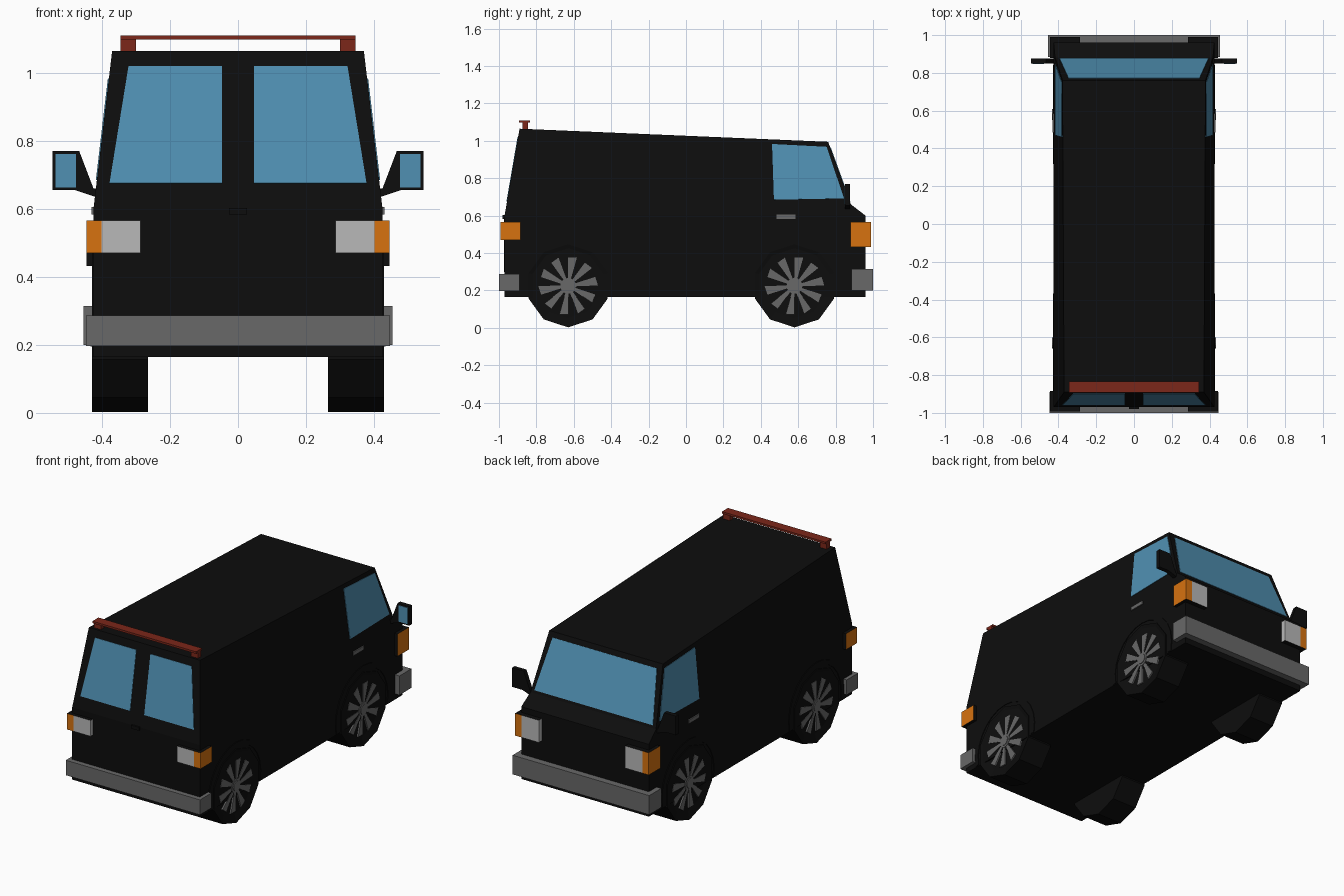
import bpy, bmesh
from math import sin, cos, pi, radians
from mathutils import Vector

if "Cube" in bpy.data.objects:
    bpy.data.objects.remove(bpy.data.objects["Cube"])


def material(name, r, g, b):
    m = bpy.data.materials.new(name)
    m.diffuse_color = (r, g, b, 1)
    m.use_nodes = True
    m.node_tree.nodes["Principled BSDF"].inputs["Base Color"].default_value = m.diffuse_color
    return m


BLACK = material("black_paint", .004, .004, .004)
GLASS = material("blue_glass", .08, .28, .45)
ORANGE = material("orange_lens", .68, .17, .005)
RED = material("red_bar", .2, .02, .01)
STEEL = material("dark_grey", .14, .14, .14)
LENS = material("light_grey", .48, .48, .48)


def finish(name, bm, *mats):
    bmesh.ops.recalc_face_normals(bm, faces=bm.faces)
    me = bpy.data.meshes.new(name)
    bm.to_mesh(me)
    bm.free()
    for m in mats:
        me.materials.append(m)
    ob = bpy.data.objects.new(name, me)
    bpy.context.collection.objects.link(ob)
    return ob


def add_prism(bm, pts, offset):
    """Solid between a polygon and its copy moved by offset."""
    a = [bm.verts.new(p) for p in pts]
    b = [bm.verts.new(Vector(p) + Vector(offset)) for p in pts]
    bm.faces.new(a)
    bm.faces.new(b[::-1])
    for i in range(len(a)):
        j = (i + 1) % len(a)
        bm.faces.new((a[i], b[i], b[j], a[j]))


def prism(name, pts, offset, mat):
    bm = bmesh.new()
    add_prism(bm, pts, offset)
    return finish(name, bm, mat)


def box(name, x, y, z, mat):
    pts = [(x[0], y[0], z[0]), (x[1], y[0], z[0]), (x[1], y[1], z[0]), (x[0], y[1], z[0])]
    return prism(name, pts, (0, 0, z[1] - z[0]), mat)


def pane(name, pts):
    """Thin glass sheet lying on a body face."""
    p = [Vector(q) for q in pts]
    n = (p[1] - p[0]).cross(p[2] - p[0]).normalized()
    if n.dot(p[0] - Vector((0, 0, .6))) < 0:
        n = -n
    return prism(name, [q - n * .004 for q in p], n * .007, GLASS)


# Body shell: side profile, with sides leaning in above the waist
def half_width(z):
    return .425 - max(0, z - .6) * .118


def rear_y(z):
    return -.97 + (z - .6) * .172


def screen_y(z):
    return .76 + (.995 - z) * .364


profile = [(-.97, .165), (-.97, .6), (-.89, 1.065), (.76, .995),
           (.882, .66), (.96, .6), (.96, .165)]
bm = bmesh.new()
left, right = ([bm.verts.new((s * half_width(z), y, z)) for y, z in profile] for s in (-1, 1))
for side in (left, right):
    bm.faces.new([side[i] for i in (0, 1, 5, 6)])
    bm.faces.new(side[1:6])
for i in range(7):
    j = (i + 1) % 7
    bm.faces.new((left[i], left[j], right[j], right[i]))
finish("body", bm, BLACK)

# Windscreen
pane("windscreen", [(x, screen_y(z), z) for x, z in
                    ((-.395, .675), (.395, .675), (.347, .965), (-.347, .965))])

# Bumpers and roof bar
box("rear_bumper", (-.447, .447), (-1, -.89), (.197, .287), STEEL)
box("front_bumper", (-.455, .455), (.885, 1), (.2, .315), STEEL)
box("roof_bar", (-.345, .345), (-.892, -.835), (1.098, 1.11), RED)
box("rear_door_handle", (-.027, .027), (-.98, -.96), (.583, .603), BLACK)
box("rear_door_strip", (-.004, .004), (-.973, -.96), (.3, .6), BLACK)


def lamp(name, x, y, z, mat, out):
    """Lens box whose top, bottom and back are black housing."""
    ob = box(name, x, y, z, mat)
    ob.data.materials.append(BLACK)
    for f in ob.data.polygons:
        if abs(f.normal.z) > .5 or f.normal.y * out < -.5:
            f.material_index = 1


def wheel(name, s, cy):
    cz, r = .225, .222
    ring = lambda x, rad, n, a0=-pi / 2: [
        (x, cy + rad * cos(a0 + 2 * pi * i / n), cz + rad * sin(a0 + 2 * pi * i / n))
        for i in range(n)]
    # Ten-sided tyre with a shallow dish on the outside
    bm = bmesh.new()
    add_prism(bm, ring(s * .265, r, 10), (s * .165, 0, 0))
    bm.normal_update()
    outer = max(bm.faces, key=lambda f: s * f.calc_center_median().x)
    bmesh.ops.inset_region(bm, faces=[outer], thickness=.05)
    bmesh.ops.translate(bm, verts=outer.verts, vec=(-s * .012, 0, 0))
    finish(name + "_tyre", bm, BLACK)
    # Ten flaring spokes and the hub
    bm = bmesh.new()
    for k in range(10):
        a = 2 * pi * k / 10 + radians(8)
        u, v = Vector((0, cos(a), sin(a))), Vector((0, -sin(a), cos(a)))
        c = Vector((s * .415, cy, cz))
        pts = [c + u * d + v * w for d, w in
               ((.038, -.008), (.158, -.02), (.15, .027), (.038, .008))]
        add_prism(bm, pts, (s * .012, 0, 0))
    add_prism(bm, ring(s * .41, .042, 16), (s * .02, 0, 0))
    add_prism(bm, ring(s * .41, .03, 16), (s * .024, 0, 0))
    finish(name + "_rim", bm, STEEL)
    # Wheel arch lip
    bm = bmesh.new()
    n, a0, a1 = 14, radians(-13), radians(193)
    for i in range(n):
        t = [a0 + (a1 - a0) * k / n for k in (i, i + 1)]
        pts = [(s * .415, cy + d * cos(a), cz + d * sin(a)) for d, a in
               ((.235, t[0]), (.262, t[0]), (.262, t[1]), (.235, t[1]))]
        add_prism(bm, pts, (s * .014, 0, 0))
    finish(name + "_arch", bm, BLACK)


# Everything that repeats on the left and right
for s, tag in ((-1, "left"), (1, "right")):
    pane(tag + "_rear_window", [(s * x, rear_y(z), z) for x, z in
                                ((.047, .675), (.378, .675), (.322, 1.02), (.047, 1.02))])
    pane(tag + "_side_window", [(s * half_width(z), y, z) for y, z in
                                ((.47, .685), (.845, .692), (.752, .968), (.46, .983))])
    box(tag + "_bar_post", (s * .3, s * .345), (-.875, -.845), (1.05, 1.1), RED)
    box(tag + "_door_handle", (s * .41, s * .431), (.485, .585), (.583, .605), STEEL)

    # Lamps: grey inner lens, orange wrap-around corner
    for end, out, y, z in (("rear", -1, (-.992, -.885), (.47, .566)),
                           ("front", 1, (.88, .99), (.432, .566))):
        lamp(f"{tag}_{end}_lamp", (s * .287, s * .402), y, z, LENS, out)
        lamp(f"{tag}_{end}_indicator", (s * .402, s * .445), y, z, ORANGE, out)

    # Door mirror with its arm
    prism(tag + "_mirror", [(s * x, .85, z) for x, z in
                            ((.41, .637), (.425, .637), (.478, .655), (.545, .655),
                             (.545, .77), (.467, .77), (.425, .66), (.41, .66))],
          (0, .026, 0), BLACK)
    box(tag + "_mirror_glass", (s * .476, s * .537), (.847, .855), (.663, .761), GLASS)

    wheel(tag + "_rear_wheel", s, -.63)
    wheel(tag + "_front_wheel", s, .58)
